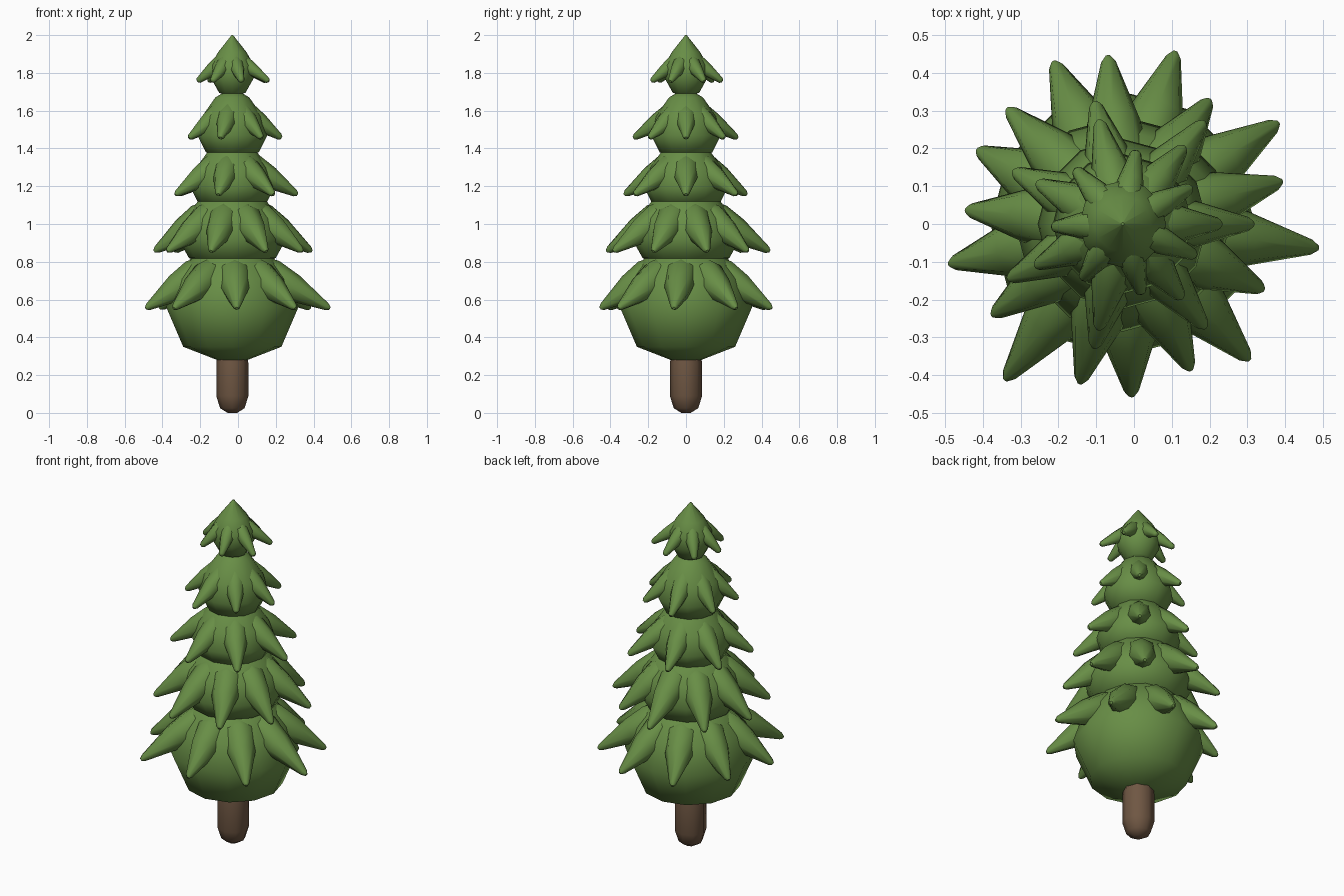
import bpy, bmesh, math
from mathutils import Vector

if "Cube" in bpy.data.objects:
    bpy.data.objects.remove(bpy.data.objects["Cube"])

AX = -0.03  # trunk axis sits slightly left of the bounding-box centre


def material(name, rgb):
    m = bpy.data.materials.new(name)
    m.diffuse_color = (*rgb, 1)
    m.use_nodes = True
    m.node_tree.nodes["Principled BSDF"].inputs["Base Color"].default_value = m.diffuse_color
    return m


GREEN = material("needle green", (0.138, 0.270, 0.061))
BROWN = material("bark brown", (0.160, 0.095, 0.056))


def finish(bm, name, mat, angle):
    bmesh.ops.recalc_face_normals(bm, faces=bm.faces)
    me = bpy.data.meshes.new(name)
    bm.to_mesh(me)
    bm.free()
    ob = bpy.data.objects.new(name, me)
    bpy.context.collection.objects.link(ob)
    me.materials.append(mat)
    bpy.ops.object.select_all(action='DESELECT')
    ob.select_set(True)
    bpy.context.view_layer.objects.active = ob
    bpy.ops.object.shade_smooth_by_angle(angle=math.radians(angle))
    return ob


def loft(bm, rings):
    """Skin a list of equal-length point rings and cap both ends."""
    loops = [[bm.verts.new(p) for p in ring] for ring in rings]
    n = len(loops[0])
    for a, b in zip(loops, loops[1:]):
        for i in range(n):
            j = (i + 1) % n
            bm.faces.new((a[i], a[j], b[j], b[i]))
    bm.faces.new(loops[0])
    bm.faces.new(loops[-1])


def lathe(name, profile, sides, mat, angle=50):
    bm = bmesh.new()
    loft(bm, [[(AX + r * math.cos(math.tau * i / sides),
                r * math.sin(math.tau * i / sides), z)
               for i in range(sides)] for r, z in profile])
    return finish(bm, name, mat, angle)


def spike(bm, ang, base, tip, rad):
    """Blunt tapered bough from base to tip, both given as (radius, z)."""
    out = Vector((math.cos(ang), math.sin(ang), 0))
    side = Vector((-math.sin(ang), math.cos(ang), 0))
    a = Vector((AX, 0, base[1])) + out * base[0]
    b = Vector((AX, 0, tip[1])) + out * tip[0]
    d = b - a
    up = d.normalized().cross(side)
    rings = []
    for t, r in ((-0.22, rad * 0.5), (-0.1, rad * 0.85), (0.05, rad), (0.4, rad * 0.83),
                 (0.95, 0.012 + rad * 0.09), (1.0, 0.008)):
        rings.append([a + d * t + (side * math.cos(k * math.tau / 8)
                                   + up * math.sin(k * math.tau / 8)) * r
                      for k in range(8)])
    loft(bm, rings)


# Trunk with rounded foot
lathe("trunk", [(0.025, 0), (0.065, 0.025), (0.085, 0.09), (0.085, 0.26), (0.07, 0.4)],
      8, BROWN, 60)

# Foliage bodies, one rounded bell per tier
bodies = [
    [(0.08, 0.28), (0.26, 0.35), (0.35, 0.56), (0.30, 0.71), (0.19, 0.86), (0.05, 0.92)],
    [(0.12, 0.77), (0.23, 0.82), (0.285, 0.92), (0.25, 1.03), (0.16, 1.15), (0.05, 1.2)],
    [(0.10, 1.08), (0.185, 1.12), (0.225, 1.20), (0.19, 1.30), (0.11, 1.41), (0.04, 1.45)],
    [(0.06, 1.36), (0.14, 1.38), (0.185, 1.47), (0.16, 1.57), (0.09, 1.67), (0.04, 1.7)],
    [(0.04, 1.685), (0.07, 1.695), (0.112, 1.77), (0.115, 1.84), (0.075, 1.91), (0.004, 2.0)],
]
for i, prof in enumerate(bodies):
    lathe(f"foliage_body_{i + 1}", prof, 12, GREEN)

# Drooping boughs: first angle, base (r, z), tip z, thickness, tip radii around the ring
tiers = [
    (-7, (0.19, 0.735), 0.553, 0.09,
     [0.52, 0.49, 0.475, 0.465, 0.43, 0.47, 0.515, 0.455, 0.49]),
    (15, (0.155, 1.035), 0.855, 0.085,
     [0.435, 0.40, 0.445, 0.43, 0.415, 0.42, 0.435, 0.425, 0.41]),
    (0, (0.10, 1.305), 1.155, 0.072,
     [0.345, 0.345, 0.33, 0.32, 0.335, 0.335, 0.35]),
    (0, (0.07, 1.59), 1.455, 0.06,
     [0.26, 0.26, 0.28, 0.25, 0.255, 0.285, 0.25]),
    (28, (0.06, 1.855), 1.755, 0.042,
     [0.205, 0.195, 0.19, 0.185, 0.18, 0.19, 0.21]),
]
for i, (start, base, tip_z, rad, tips) in enumerate(tiers):
    bm = bmesh.new()
    for k, r in enumerate(tips):
        spike(bm, math.radians(start + 360 * k / len(tips)), base, (r, tip_z), rad)
    finish(bm, f"boughs_{i + 1}", GREEN, 50)
